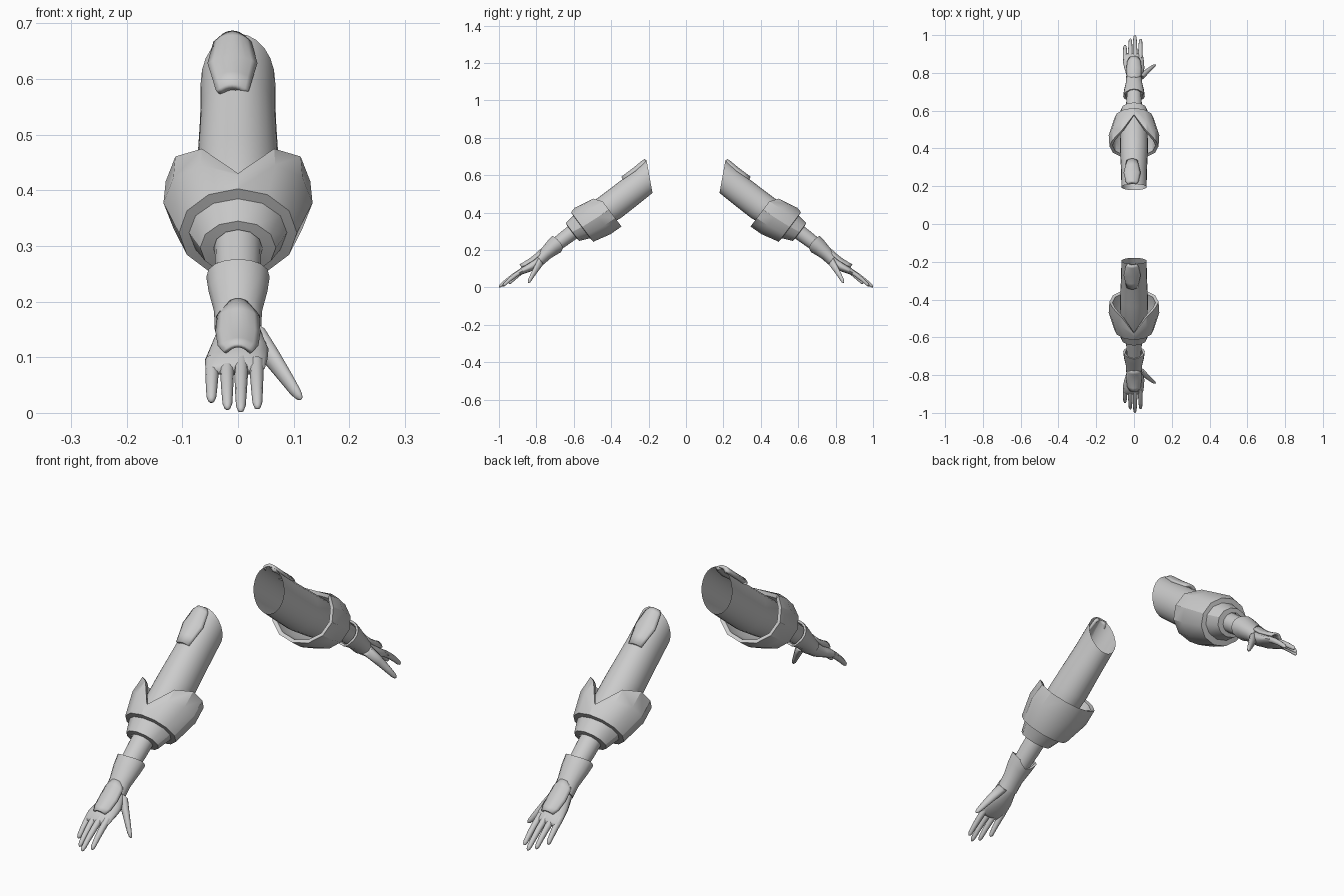
import bpy
import bmesh
from math import sin, cos, pi, radians
from mathutils import Vector

cube = bpy.data.objects.get("Cube")
if cube:
    bpy.data.objects.remove(cube, do_unlink=True)

grey = bpy.data.materials.new("light grey")
grey.use_nodes = True
tone = (0.6, 0.6, 0.6, 1)
grey.diffuse_color = tone
grey.node_tree.nodes["Principled BSDF"].inputs["Base Color"].default_value = tone


def place(x, s, u):
    """Arm space (across, along, up) to world space; the arm slopes down and back."""
    return Vector((x, 0.2 + 0.8 * s + 0.6 * u, 0.6 - 0.6 * s + 0.8 * u))


def finish(name, bm, angle=35, thickness=0):
    bmesh.ops.recalc_face_normals(bm, faces=bm.faces)
    mesh = bpy.data.meshes.new(name)
    bm.to_mesh(mesh)
    bm.free()
    mesh.materials.append(grey)
    obj = bpy.data.objects.new(name, mesh)
    bpy.context.collection.objects.link(obj)
    bpy.ops.object.select_all(action='DESELECT')
    obj.select_set(True)
    bpy.context.view_layer.objects.active = obj
    bpy.ops.object.shade_smooth_by_angle(angle=radians(angle))
    if thickness:
        solid = obj.modifiers.new("Thickness", 'SOLIDIFY')
        solid.thickness = thickness
        solid.offset = 0
    # The second arm is a mirror image across the middle
    mirror = obj.modifiers.new("Second arm", 'MIRROR')
    mirror.use_axis = (False, True, False)
    mirror.use_mirror_merge = False
    return obj


def loft(name, rows, sides=16, cut=None, caps=(False, False), angle=35):
    """Join elliptical rings: along, x, up, x radius, up radius, cut weight."""
    bm = bmesh.new()
    rings = []
    for s, x, u, rx, ru, w in rows:
        ring = []
        for k in range(sides):
            a = 2 * pi * k / sides
            shift = w * cut(a) if cut else 0
            ring.append(bm.verts.new(place(x + rx * cos(a), s + shift, u + ru * sin(a))))
        rings.append(ring)
    for p, q in zip(rings, rings[1:]):
        for k in range(sides):
            j = (k + 1) % sides
            bm.faces.new((p[k], p[j], q[j], q[k]))
    if caps[0]:
        bm.faces.new(rings[0])
    if caps[1]:
        bm.faces.new(rings[-1])
    return finish(name, bm, angle)


def plate(name, rows, drop, thickness, x0=0):
    """Arched armour plate: along, up, half width."""
    bm = bmesh.new()
    steps = [k / 4 for k in range(-4, 5)]
    grid = [[bm.verts.new(place(x0 + h * t, s, u - drop * t * t)) for t in steps]
            for s, u, h in rows]
    for p, q in zip(grid, grid[1:]):
        for k in range(len(steps) - 1):
            bm.faces.new((p[k], p[k + 1], q[k + 1], q[k]))
    return finish(name, bm, 40, thickness)


# Upper arm: open sleeve with a slanted shoulder end
loft("upper_arm", [
    (0.0, 0, -0.008, 0.067, 0.080, 0.04),
    (0.1, 0, -0.012, 0.068, 0.079, 0.02),
    (0.25, 0, -0.014, 0.074, 0.080, 0),
    (0.38, 0, -0.008, 0.072, 0.074, 0),
    (0.48, 0, 0, 0.045, 0.045, 0)],
    sides=24, cut=lambda a: -sin(a))

# Shoulder plate
plate("shoulder_plate", [
    (-0.034, 0.076, 0.020), (-0.02, 0.077, 0.030), (0.04, 0.074, 0.041),
    (0.085, 0.074, 0.032), (0.122, 0.074, 0.025)], 0.014, 0.014, -0.01)


def notch(a):
    """Deep V on the top of the cuff."""
    return 1 if sin(a) > 0.99 else 0.25 if sin(a) > 0.8 else 0


# Elbow cuff: hollow at the back, two stepped tiers at the front
loft("elbow_cuff", [
    (0.44, 0, -0.008, 0.070, 0.070, 0),
    (0.36, 0, -0.018, 0.112, 0.092, 0.065),
    (0.285, 0, -0.020, 0.114, 0.098, 0.125),
    (0.28, 0, -0.020, 0.130, 0.112, 0.125),
    (0.35, 0, -0.016, 0.134, 0.114, 0.07),
    (0.45, 0, -0.008, 0.106, 0.099, 0),
    (0.452, 0, -0.006, 0.088, 0.076, 0),
    (0.508, 0, 0.002, 0.068, 0.060, 0),
    (0.510, 0, 0.002, 0.044, 0.042, 0)],
    sides=12, cut=notch, angle=32)

# Forearm under the armour
loft("forearm", [
    (0.47, 0, 0, 0.043, 0.041, 0),
    (0.56, 0, 0, 0.041, 0.039, 0),
    (0.66, 0, 0, 0.036, 0.034, 0)])

# Wrist guard with a flared rim, notched underneath
loft("wrist_guard", [
    (0.64, 0, 0, 0.040, 0.036, 0),
    (0.597, 0, 0.001, 0.046, 0.040, 0.03),
    (0.594, 0, 0.001, 0.057, 0.049, 0.03),
    (0.635, 0, 0, 0.053, 0.044, 0.015),
    (0.69, 0, -0.005, 0.043, 0.036, 0),
    (0.735, 0, -0.011, 0.042, 0.034, 0),
    (0.737, 0, -0.011, 0.034, 0.028, 0)],
    cut=lambda a: max(0, -sin(a)) ** 6 + 0.4 * max(0, sin(a)) ** 2)

# Palm
loft("palm", [
    (0.69, 0, -0.007, 0.034, 0.030, 0),
    (0.74, 0.002, -0.015, 0.040, 0.029, 0),
    (0.79, 0.002, -0.014, 0.053, 0.026, 0),
    (0.83, -0.003, -0.007, 0.056, 0.021, 0),
    (0.865, -0.005, -0.002, 0.053, 0.014, 0),
    (0.875, -0.005, -0.002, 0.046, 0.007, 0)],
    caps=(False, True), angle=60)


def digit(name, base, tip, r0, r1, bulge):
    """Tapered digit with a rounded tip."""
    base, tip = Vector(base), Vector(tip)
    rows = []
    for t, f in ((0, 1), (0.35, 1), (0.65, 0.95), (0.9, 0.85), (0.97, 0.6), (1, 0.2)):
        p = base.lerp(tip, t)
        r = (r0 + (r1 - r0) * t) * f
        rows.append((p.y, p.x, p.z + bulge * sin(pi * t), r, r, 0))
    loft(name, rows, sides=10, caps=(True, True), angle=60)


# Fingers and thumb: across, along, up
digit("little_finger", (-0.046, 0.835, -0.006), (-0.048, 0.945, -0.016), 0.013, 0.010, 0.003)
digit("ring_finger", (-0.020, 0.845, -0.002), (-0.019, 0.980, -0.006), 0.013, 0.010, 0.004)
digit("middle_finger", (0.006, 0.845, 0), (0.005, 0.998, 0.002), 0.013, 0.010, 0.004)
digit("index_finger", (0.033, 0.845, -0.002), (0.035, 0.978, -0.006), 0.013, 0.010, 0.004)
digit("thumb", (0.030, 0.735, -0.022), (0.112, 0.860, -0.074), 0.022, 0.011, 0.002)

# Plate on the back of the hand
plate("hand_plate", [
    (0.70, 0.029, 0.024), (0.725, 0.024, 0.036), (0.77, 0.022, 0.038),
    (0.815, 0.026, 0.034), (0.838, 0.030, 0.024)], 0.016, 0.008)
